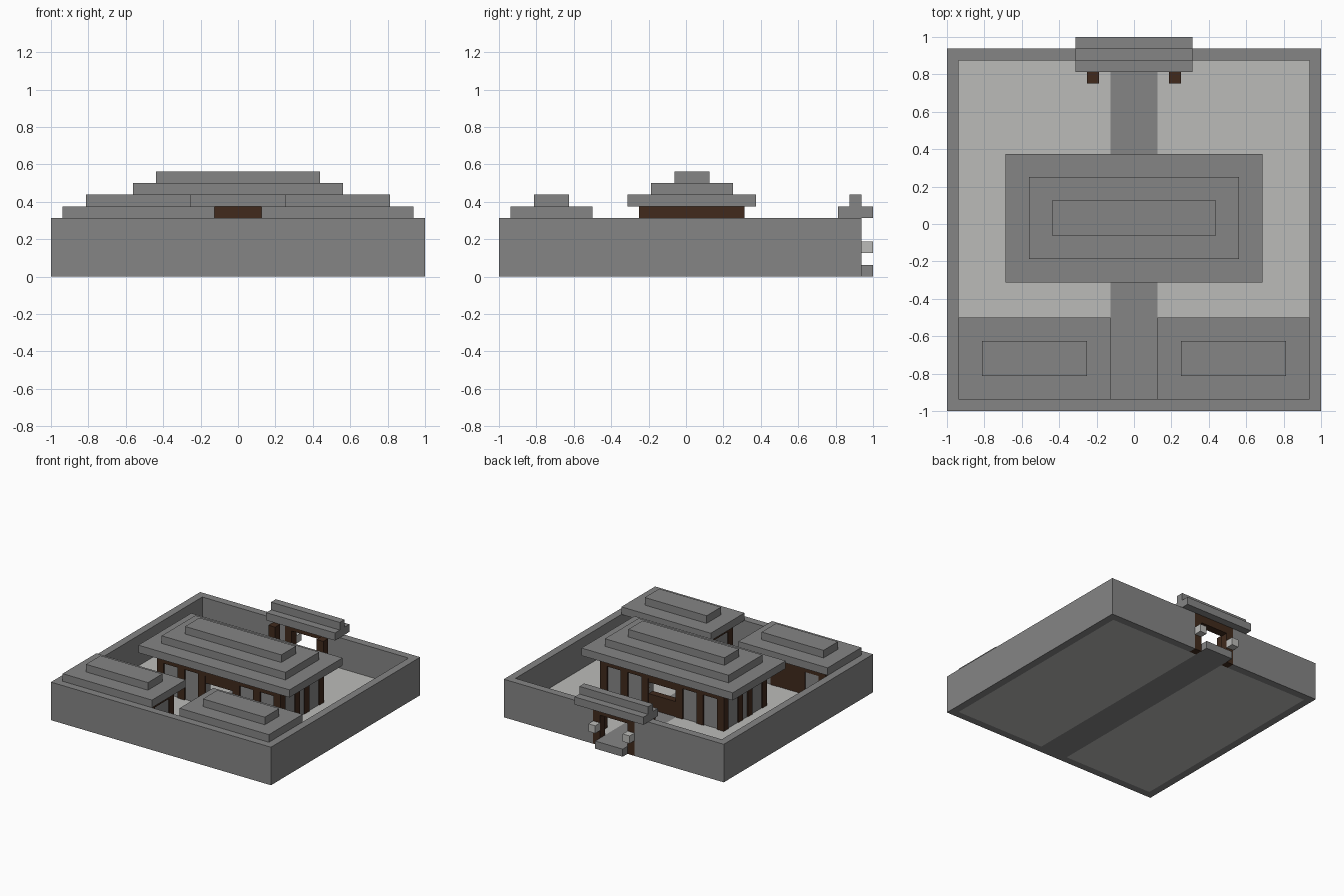
import bpy

# Work in blocks: 32 blocks span the width
U = 1 / 16
cube = bpy.data.objects.get("Cube")
if cube:
    bpy.data.objects.remove(cube, do_unlink=True)


def material(name, rgb):
    m = bpy.data.materials.new(name)
    m.use_nodes = True
    m.diffuse_color = (*rgb, 1)
    m.node_tree.nodes["Principled BSDF"].inputs["Base Color"].default_value = (*rgb, 1)
    return m


STONE = material("grey stone", (0.235, 0.235, 0.235))
PALE = material("pale stone", (0.5, 0.5, 0.485))
WOOD = material("dark wood", (0.052, 0.023, 0.012))


def boxes(name, mat, spans):
    """One object from boxes given as (x0, x1, y0, y1, z0, z1) in blocks."""
    verts, faces = [], []
    for x0, x1, y0, y1, z0, z1 in spans:
        n = len(verts)
        verts += [(x * U, y * U, z * U) for z in (z0, z1)
                  for x, y in ((x0, y0), (x1, y0), (x1, y1), (x0, y1))]
        faces += [(n + 3, n + 2, n + 1, n), (n + 4, n + 5, n + 6, n + 7)]
        for i in range(4):
            j = (i + 1) % 4
            faces.append((n + i, n + j, n + j + 4, n + i + 4))
    me = bpy.data.meshes.new(name)
    me.from_pydata(verts, [], faces)
    me.materials.append(mat)
    ob = bpy.data.objects.new(name, me)
    bpy.context.collection.objects.link(ob)
    return ob


def mirrored(spans):
    return spans + [(-x1, -x0, *rest) for x0, x1, *rest in spans]


# Ground: pale courtyard crossed by a grey path
boxes("courtyard", PALE, mirrored([(2, 15, -15, 14, 0, 1)]))
boxes("path", STONE, [(-2, 2, -15, 15, 0, 1)])

# Enclosing wall with a gateway at the back
boxes("outer_wall", STONE, [(-16, 16, -16, -15, 0, 5)]
      + mirrored([(15, 16, -15, 15, 0, 5), (3, 15, 14, 15, 0, 5)]))

# Gate
boxes("gate_frame", WOOD, [(-2, 2, 14, 15, 4, 5)]
      + mirrored([(2, 3, 14, 15, 0, 5), (3, 4, 12, 13, 1, 5)]))
boxes("gate_roof", STONE, [(-5, 5, 13, 16, 5, 6), (-5, 5, 14, 15, 6, 7)])
boxes("gate_step", STONE, [(-2, 2, 15, 16, 0, 1)])
boxes("gate_lanterns", PALE, mirrored([(2, 3, 15, 16, 2, 3)]))

# Main hall: infill panels between timber posts, under a stepped roof
boxes("hall_panels", STONE, mirrored([
    (2, 8.9, 3.9, 4.8, 1, 5), (2, 8.9, -3.8, -2.9, 1, 5), (8, 8.9, -2.9, 3.9, 1, 5)]))
posts = [(x, x + 1, y, y + 1, 1, 5) for x in (2, 5, 8) for y in (-4, 4)]
posts += [(8, 9, y, y + 1, 1, 5) for y in (-1, 1)]
boxes("hall_posts", WOOD, mirrored(posts))
boxes("hall_beams", WOOD, [(-9, 9, -4, 5, 5, 6)])
boxes("hall_doors", WOOD, [(-2, 2, 4, 4.9, 1, 3), (-2, 2, -3.9, -3, 4, 5),
                           (-2, 2, 4, 4.9, 4.5, 5)])
boxes("hall_roof", STONE, [(-11, 11, -5, 6, 6, 7), (-9, 9, -3, 4, 7, 8),
                           (-7, 7, -1, 2, 8, 9)])

# Two side houses at the front
boxes("house_panels", STONE, mirrored([
    (4, 14, -9.9, -9.1, 1, 4), (4, 14, -14, -13.1, 1, 4), (3.1, 4, -14, -9.1, 1, 4)]))
boxes("house_posts", WOOD, mirrored(
    [(x, x + 1, y, y + 1, 1, 4) for x in (3, 6, 10, 13) for y in (-14, -10)]))
boxes("house_beams", WOOD, mirrored([(3, 14, -14, -9, 4, 5)]))
boxes("house_doors", WOOD, mirrored([(7, 10, -9.9, -9.05, 1, 4)]))
boxes("house_roofs", STONE, mirrored([(2, 15, -15, -8, 5, 6),
                                      (4, 13, -13, -10, 6, 7)]))
